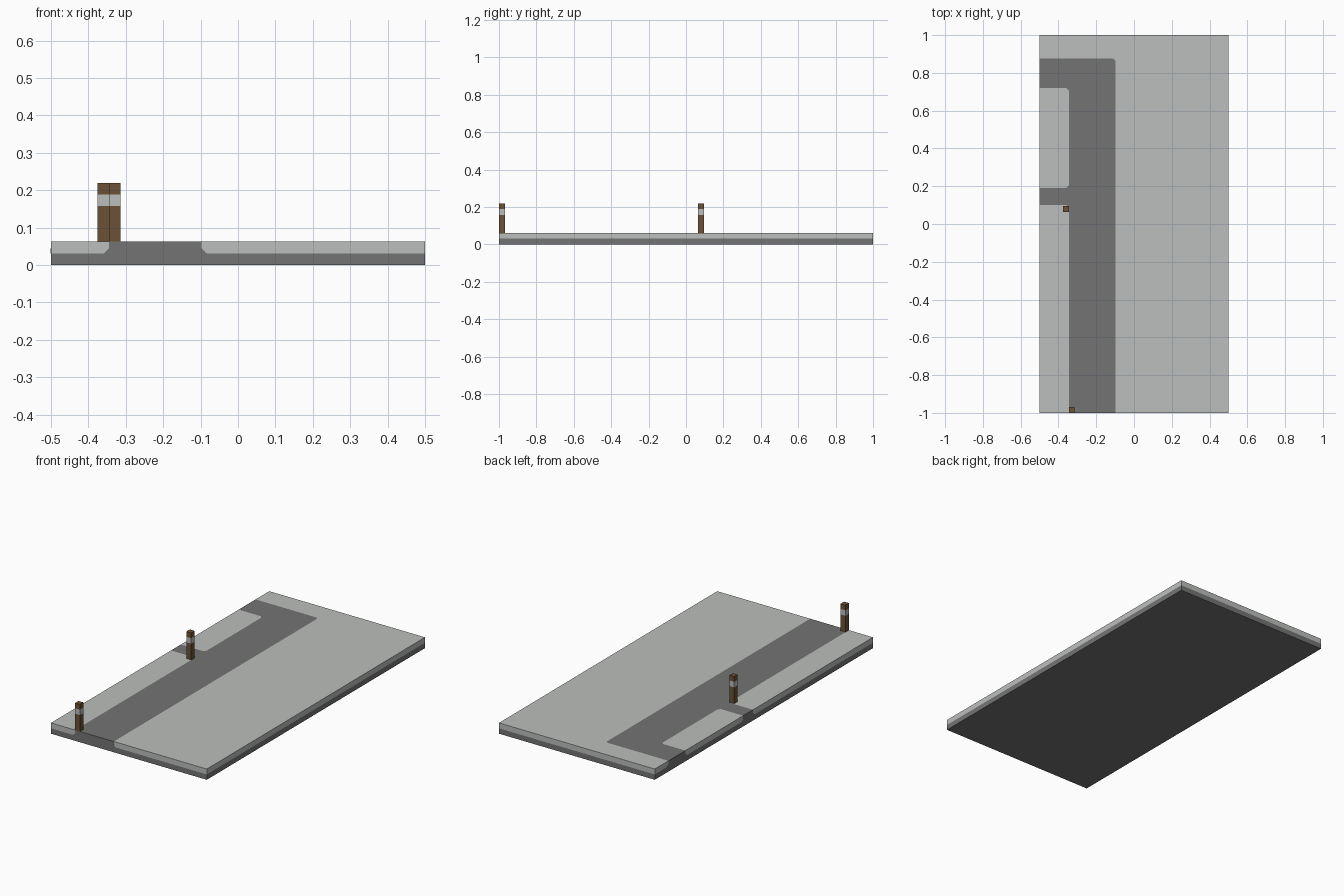
import bpy
import bmesh
from mathutils import Vector

cube = bpy.data.objects.get("Cube")
if cube:
    bpy.data.objects.remove(cube, do_unlink=True)


def material(name, r, g, b):
    mat = bpy.data.materials.new(name)
    mat.use_nodes = True
    mat.diffuse_color = (r, g, b, 1)
    mat.node_tree.nodes["Principled BSDF"].inputs["Base Color"].default_value = (r, g, b, 1)
    return mat


PALE = material("pale grey", 0.50, 0.52, 0.505)
DARK = material("dark grey", 0.175, 0.175, 0.175)
WOOD = material("brown wood", 0.145, 0.084, 0.035)

MID, TOP = 0.031, 0.0625          # layer heights
ROAD_L, ROAD_R = -0.345, -0.097   # main road edges
END_A, END_B = 0.72, 0.875        # far side branch
GATE_A, GATE_B = 0.10, 0.19       # narrow side branch
R = 0.013                         # corner cut


def prism(name, points, push, *mats):
    """Extrude a flat outline along the vector push."""
    bm = bmesh.new()
    face = bm.faces.new([bm.verts.new(p) for p in points])
    ext = bmesh.ops.extrude_face_region(bm, geom=[face])
    verts = [v for v in ext["geom"] if isinstance(v, bmesh.types.BMVert)]
    bmesh.ops.translate(bm, verts=verts, vec=Vector(push))
    bmesh.ops.recalc_face_normals(bm, faces=bm.faces)
    mesh = bpy.data.meshes.new(name)
    bm.to_mesh(mesh)
    bm.free()
    for mat in mats:
        mesh.materials.append(mat)
    obj = bpy.data.objects.new(name, mesh)
    bpy.context.collection.objects.link(obj)
    return obj


def slab(name, outline, mat, z0=MID, z1=TOP):
    return prism(name, [(x, y, z0) for x, y in outline], (0, 0, z1 - z0), mat)


def rect(x0, x1, y0, y1):
    return [(x0, y0), (x1, y0), (x1, y1), (x0, y1)]


# Rounded road corners, shared by the neighbouring pieces
outer = [(-0.5, END_B), (ROAD_R - R, END_B), (ROAD_R, END_B - R), (ROAD_R, -1)]
block = [(-0.5, GATE_B), (ROAD_L - R, GATE_B), (ROAD_L, GATE_B + R),
         (ROAD_L, END_A - R), (ROAD_L - R, END_A), (-0.5, END_A)]
verge = [(ROAD_L, -1), (ROAD_L, GATE_A - R), (ROAD_L - R, GATE_A), (-0.5, GATE_A)]

# Ground layers
slab("lower_base", rect(-0.5, 0.5, -1, 1), DARK, 0, MID)
slab("road", outer + verge + block, DARK)
slab("main_pavement", outer + [(0.5, -1), (0.5, 1), (-0.5, 1)], PALE)
slab("middle_pavement", block, PALE)
slab("front_verge", verge + [(-0.5, -1)], PALE)

# Dark fillets where the road layer meets the base on the outer sides
for x, side in ((ROAD_L, -1), (ROAD_R, 1)):
    prism("front_fillet", [(x, -1, MID), (x + side * R, -1, MID), (x, -1, MID + R)],
          (0, -0.0006, 0), DARK)
for y, side in ((END_A, -1), (END_B, 1), (GATE_A, -1), (GATE_B, 1)):
    prism("side_fillet", [(-0.5, y, MID), (-0.5, y + side * R, MID), (-0.5, y, MID + R)],
          (-0.0006, 0, 0), DARK)


# Square wooden posts, each with a pale band
def post(name, x, y, width=0.031, height=0.157, band=(0.157, 0.189)):
    obj = prism(name, [(px, py, TOP) for px, py in rect(x, x + width, y, y + width)],
                (0, 0, height), WOOD, PALE)
    bm = bmesh.new()
    bm.from_mesh(obj.data)
    for z in band:
        bmesh.ops.bisect_plane(bm, geom=bm.verts[:] + bm.edges[:] + bm.faces[:],
                               plane_co=(0, 0, z), plane_no=(0, 0, 1))
    for f in bm.faces:
        f.material_index = int(band[0] < f.calc_center_median().z < band[1])
    bm.to_mesh(obj.data)
    bm.free()


post("front_post", -0.345, -1)
post("gate_post", -0.376, 0.064)
